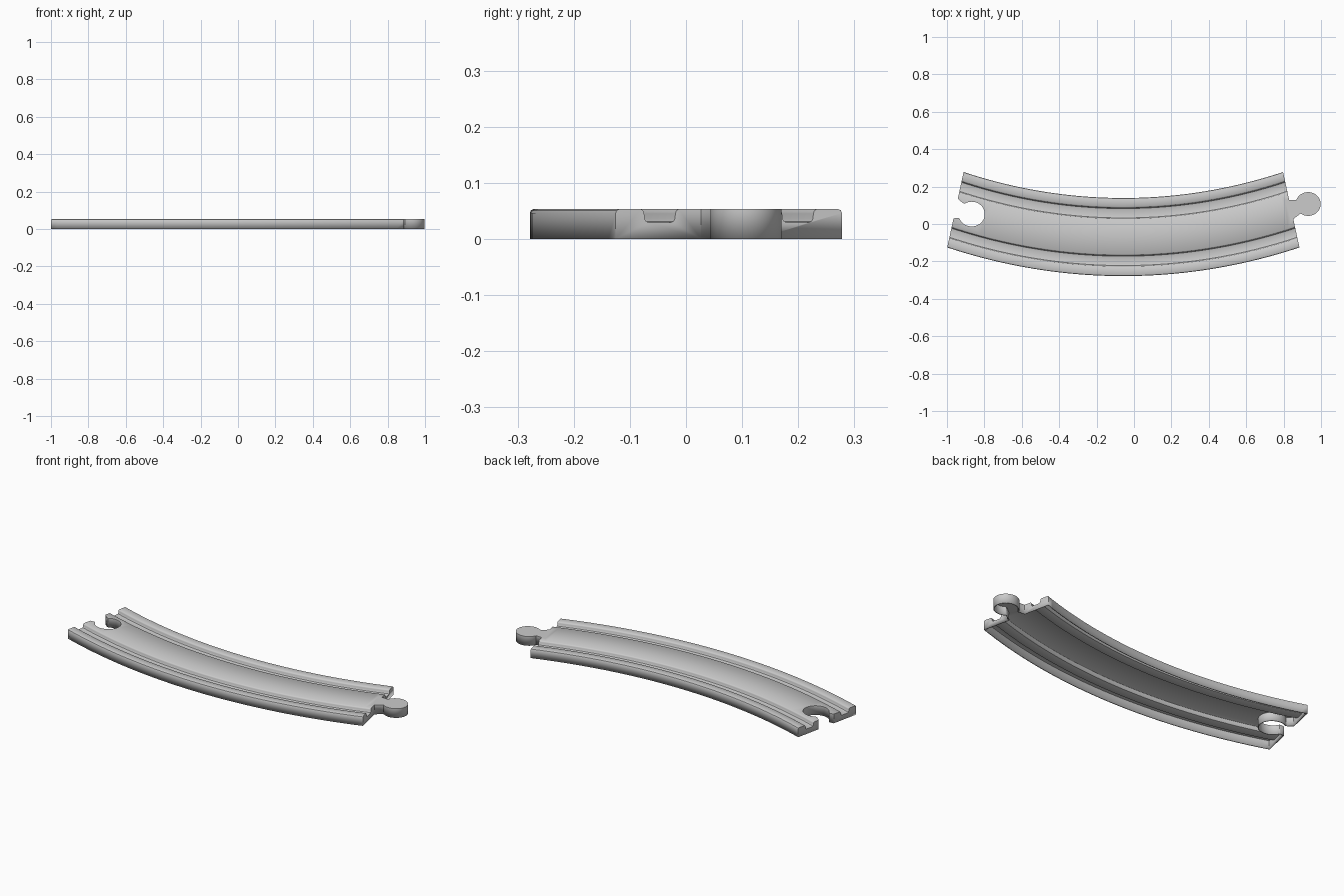
import bpy, bmesh, math
from mathutils import Vector

if "Cube" in bpy.data.objects:
    bpy.data.objects.remove(bpy.data.objects["Cube"])

H = 0.053                        # track height
CX, R_IN, WIDTH, K = -0.057, 3.3, 0.338, 1.235
YC = 0.139 + K * R_IN            # arc centre
HALF = math.radians(15)


def arc_point(u, t, z):
    """u: -1..1 along the track, t: 0 outer edge .. 1 inner edge."""
    r = R_IN + WIDTH * (1 - t)
    return (CX + r * math.sin(u * HALF), YC - K * r * math.cos(u * HALF), z)


def make_object(name, bm):
    bmesh.ops.recalc_face_normals(bm, faces=bm.faces)
    mesh = bpy.data.meshes.new(name)
    bm.to_mesh(mesh)
    bm.free()
    ob = bpy.data.objects.new(name, mesh)
    bpy.context.collection.objects.link(ob)
    return ob


def prism(name, outline, z0, z1):
    bm = bmesh.new()
    face = bm.faces.new([bm.verts.new((x, y, z0)) for x, y in outline])
    ext = bmesh.ops.extrude_face_region(bm, geom=[face])
    for v in ext["geom"]:
        if isinstance(v, bmesh.types.BMVert):
            v.co.z = z1
    return make_object(name, bm)


def keyhole(centre, root, r, neck, mouth, z0, z1, name):
    """Disc plus a neck that flares towards the root point."""
    c, p = Vector(centre), Vector(root)
    side = (c - p).normalized().orthogonal()
    disc = [(c.x + r * 1.06 * math.cos(a), c.y + r * math.sin(a))
            for a in (2 * math.pi * i / 64 for i in range(64))]
    q = p.lerp(c, 0.5)
    stem = [c + side * neck, q + side * neck, p + side * mouth,
            p - side * mouth, q - side * neck, c - side * neck]
    return [prism(name + "_disc", disc, z0, z1),
            prism(name + "_neck", [tuple(v) for v in stem], z0, z1)]


# Cross-section of half the track: rail, groove, deck (mirrored below)
half = [(0, 0), (0, H - .007), (.005, H - .002), (.016, H),
        (.112, H), (.122, H - .003), (.126, H - .008), (.128, .036),
        (.135, .031), (.15, .029), (.24, .029), (.255, .031), (.262, .036),
        (.264, H - .008), (.268, H - .003), (.278, H)]
profile = half + [(1 - t, z) for t, z in reversed(half)]

# Curved body swept along the arc
bm = bmesh.new()
N = 48
rings = [[bm.verts.new(arc_point(-1 + 2 * i / N, t, z)) for t, z in profile]
         for i in range(N + 1)]
for a, b in zip(rings, rings[1:]):
    for j in range(len(profile)):
        k = (j + 1) % len(profile)
        bm.faces.new((a[j], a[k], b[k], b[j]))
bm.faces.new(rings[0])
bm.faces.new(rings[-1])
track = make_object("curved_track", bm)

# Connector peg on the right, matching socket on the left
peg = keyhole((.931, .107), (.825, .075), .0635, .038, .058, 0, H, "peg")
socket = keyhole((-.868, .053), (-.99, .092), .066, .042, .07, -.1, .2, "socket")
for ops, parts in (("UNION", peg), ("DIFFERENCE", socket)):
    for part in parts:
        mod = track.modifiers.new(part.name, "BOOLEAN")
        mod.operation, mod.object, mod.solver = ops, part, "EXACT"
dg = bpy.context.evaluated_depsgraph_get()
baked = bpy.data.meshes.new_from_object(track.evaluated_get(dg))
track.modifiers.clear()
track.data = baked
for part in peg + socket:
    bpy.data.objects.remove(part)

# Open the underside and give the shell a wall thickness
bm = bmesh.new()
bm.from_mesh(baked)
bmesh.ops.remove_doubles(bm, verts=bm.verts, dist=1e-5)
bottom = [f for f in bm.faces if f.normal.z < -.9 and f.calc_center_median().z < .002]
bmesh.ops.delete(bm, geom=bottom, context="FACES")
bm.to_mesh(baked)
bm.free()
shell = track.modifiers.new("shell", "SOLIDIFY")
shell.thickness, shell.offset = .006, -1

bpy.context.view_layer.objects.active = track
track.select_set(True)
bpy.ops.object.shade_smooth_by_angle(angle=math.radians(40))
